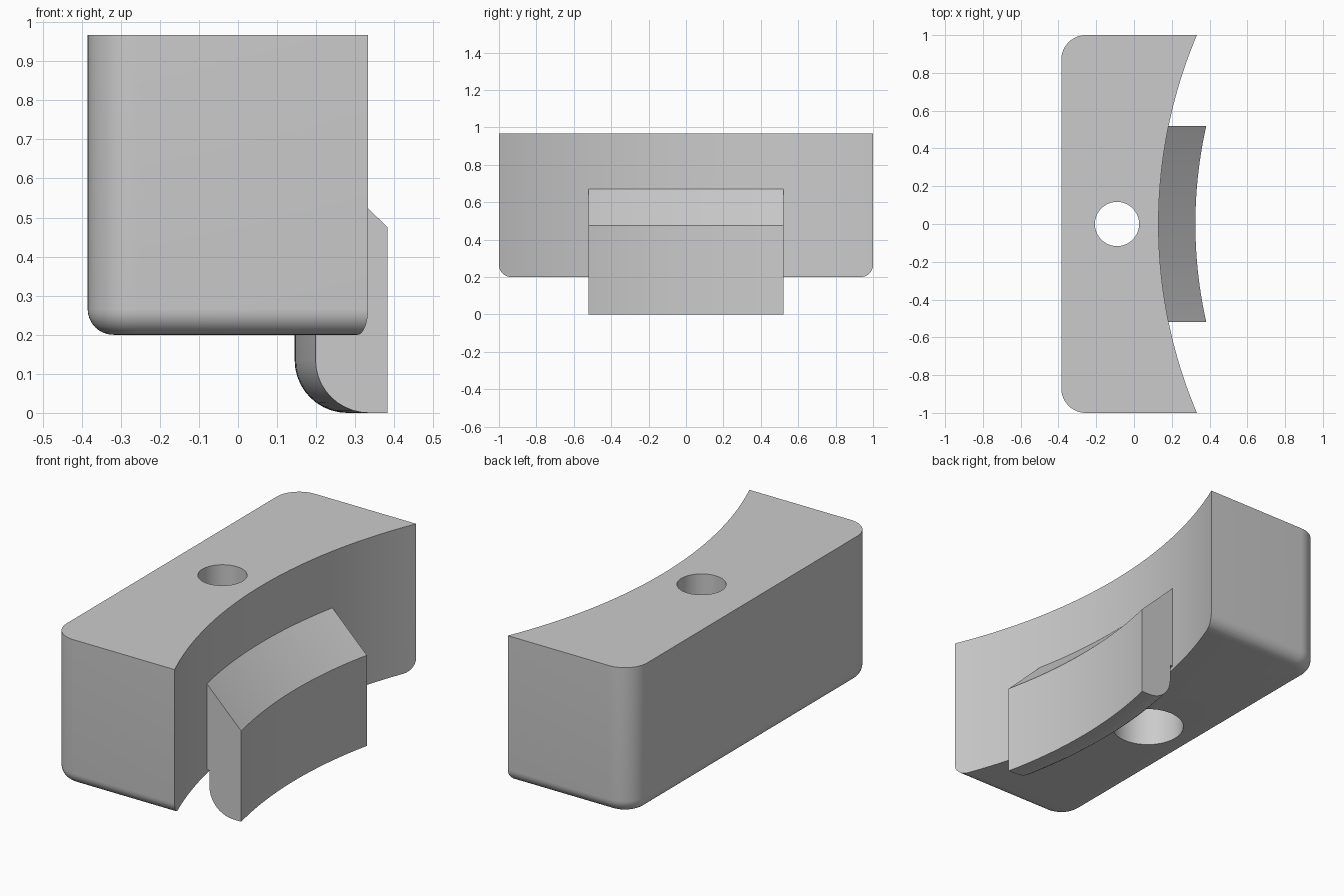
import bpy
import bmesh
from math import sin, cos, pi, sqrt, radians

if "Cube" in bpy.data.objects:
    bpy.data.objects.remove(bpy.data.objects["Cube"])

AXIS_X = 2.695              # centre of the concave face
WALL_R, LIP_R = 2.565, 2.37  # concave wall and outer lip radii
BACK, BASE, TOP = -0.385, 0.2, 0.967
HOLE_X = -0.09

grey = bpy.data.materials.new("grey plastic")
grey.use_nodes = True
grey.diffuse_color = (0.6, 0.6, 0.6, 1)
grey.node_tree.nodes["Principled BSDF"].inputs["Base Color"].default_value = (0.6, 0.6, 0.6, 1)


def make_object(name, bm):
    bmesh.ops.recalc_face_normals(bm, faces=bm.faces)
    mesh = bpy.data.meshes.new(name)
    bm.to_mesh(mesh)
    bm.free()
    mesh.materials.append(grey)
    obj = bpy.data.objects.new(name, mesh)
    bpy.context.collection.objects.link(obj)
    return obj


def cylinder(name, x, radius, z0, z1, sides):
    bm = bmesh.new()
    bmesh.ops.create_cone(bm, cap_ends=True, segments=sides, radius1=radius,
                          radius2=radius, depth=z1 - z0)
    bmesh.ops.translate(bm, verts=bm.verts, vec=(x, 0, (z0 + z1) / 2))
    return make_object(name, bm)


def combine(target, other, operation):
    other.hide_render = True
    mod = target.modifiers.new(operation, 'BOOLEAN')
    mod.operation, mod.object, mod.solver = operation, other, 'EXACT'
    bpy.context.view_layer.objects.active = target
    bpy.ops.object.modifier_apply(modifier=mod.name)
    bpy.data.objects.remove(other)


# Block with rounded back corners and a rounded bottom rim
bm = bmesh.new()
bmesh.ops.create_cube(bm, size=1)
for v in bm.verts:
    v.co = (BACK if v.co.x < 0 else 0.7, 1 if v.co.y > 0 else -1, TOP if v.co.z > 0 else BASE)
corners = [e for e in bm.edges if all(v.co.x < 0 for v in e.verts)
           and abs(e.verts[0].co.z - e.verts[1].co.z) > 0.1]
bmesh.ops.bevel(bm, geom=corners, offset=0.13, segments=12, profile=0.5, affect='EDGES')
rim = [e for e in bm.edges if all(v.co.z < BASE + 0.01 for v in e.verts)
       and not all(v.co.x > 0.6 for v in e.verts)]
bmesh.ops.bevel(bm, geom=rim, offset=0.066, segments=8, profile=0.5, affect='EDGES')
block = make_object("block", bm)

# Concave face, through hole and wider bore from below
combine(block, cylinder("concave_cutter", AXIS_X, WALL_R, -0.5, 1.5, 360), 'DIFFERENCE')
combine(block, cylinder("hole_cutter", HOLE_X, 0.117, -0.1, 1.2, 64), 'DIFFERENCE')
combine(block, cylinder("bore_cutter", HOLE_X, 0.178, -0.1, 0.55, 64), 'DIFFERENCE')

# Curved lip: profile of (radius, height) swept along the concave face
INNER_R, ROUND = 2.55, 0.135
profile = [(LIP_R, 0), (LIP_R, 0.475), (2.6, 0.705), (2.6, 0.22), (INNER_R, 0.22)]
for i in range(11):
    a = i / 10 * pi / 2
    profile.append((INNER_R - ROUND + ROUND * cos(a), ROUND - ROUND * sin(a)))

bm = bmesh.new()
STEPS, HALF = 28, 0.52
rings = []
for s in range(STEPS + 1):
    y = HALF * (2 * s / STEPS - 1)
    rings.append([bm.verts.new((AXIS_X - sqrt(r * r - y * y), y, z)) for r, z in profile])
for a, b in zip(rings, rings[1:]):
    for i in range(len(profile)):
        j = (i + 1) % len(profile)
        bm.faces.new((a[i], a[j], b[j], b[i]))
bm.faces.new(rings[0])
bm.faces.new(rings[-1])
combine(block, make_object("lip", bm), 'UNION')

# Smooth curved surfaces, keep crisp edges
block.name = "curved_block_with_lip"
bpy.ops.object.select_all(action='DESELECT')
block.select_set(True)
bpy.context.view_layer.objects.active = block
bpy.ops.object.shade_smooth_by_angle(angle=radians(30))
